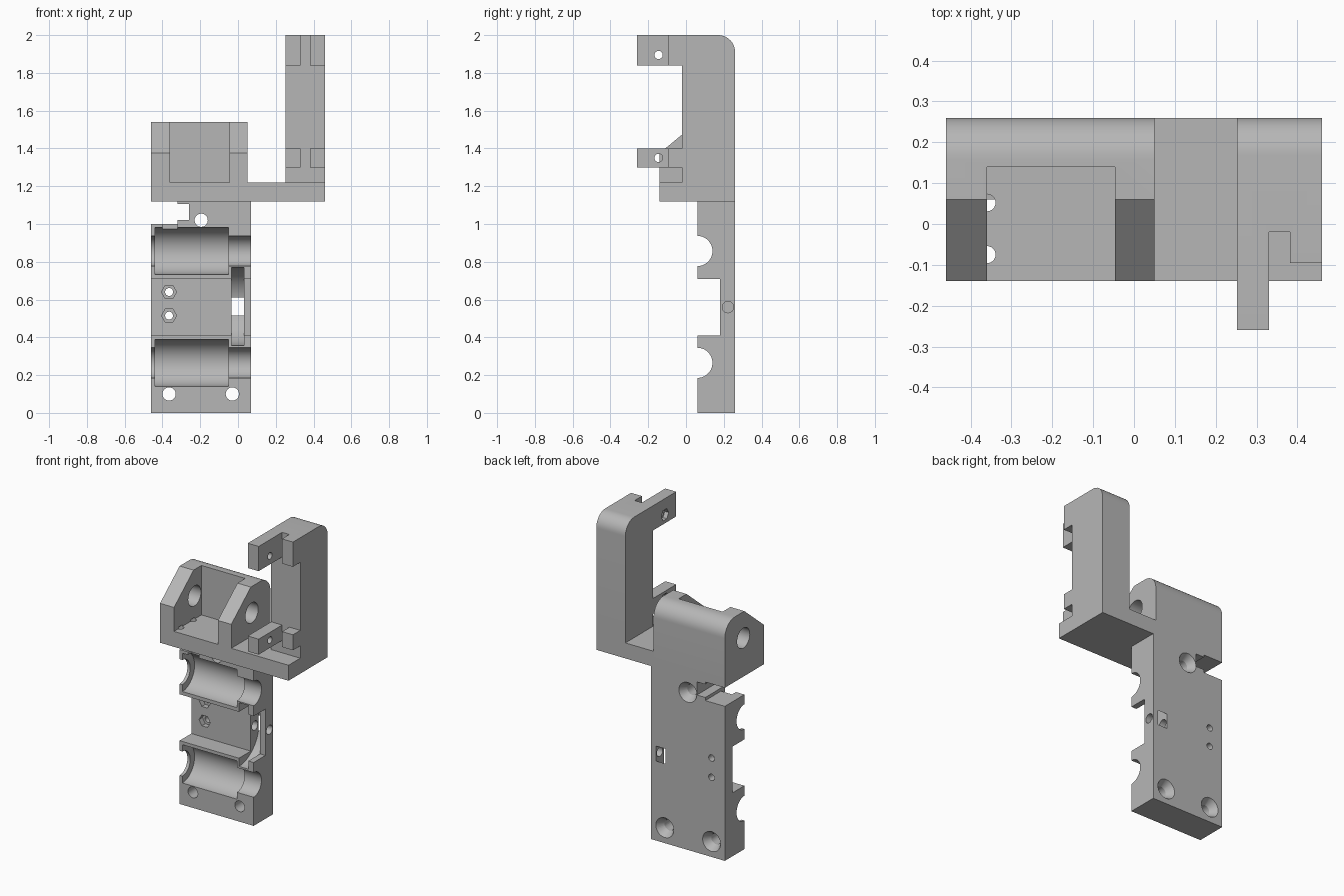
import bpy
import bmesh
from math import sin, cos, pi, radians

cube = bpy.data.objects.get("Cube")
if cube:
    bpy.data.objects.remove(cube, do_unlink=True)

grey = bpy.data.materials.new("plain grey")
grey.use_nodes = True
colour = (0.47, 0.47, 0.47, 1)
grey.diffuse_color = colour
grey.node_tree.nodes["Principled BSDF"].inputs["Base Color"].default_value = colour


def place(axis, u, v, d):
    """Put a profile point (u, v) at depth d along the given axis."""
    return {"x": (d, u, v), "y": (u, d, v), "z": (u, v, d)}[axis]


def loft(name, axis, lower, upper, lo, hi):
    """Solid between two matching outlines along an axis."""
    bm = bmesh.new()
    a = [bm.verts.new(place(axis, u, v, lo)) for u, v in lower]
    b = [bm.verts.new(place(axis, u, v, hi)) for u, v in upper]
    bm.faces.new(a)
    bm.faces.new(b)
    for i in range(len(a)):
        j = (i + 1) % len(a)
        bm.faces.new((a[i], a[j], b[j], b[i]))
    bmesh.ops.recalc_face_normals(bm, faces=bm.faces)
    mesh = bpy.data.meshes.new(name)
    bm.to_mesh(mesh)
    bm.free()
    mesh.materials.append(grey)
    obj = bpy.data.objects.new(name, mesh)
    bpy.context.collection.objects.link(obj)
    return obj


def prism(name, axis, pts, lo, hi):
    return loft(name, axis, pts, pts, lo, hi)


def ring(u, v, r, n=40):
    return [(u + r * cos(2 * pi * i / n), v + r * sin(2 * pi * i / n)) for i in range(n)]


def corner(u, v, r, n=10):
    """Quarter round, from straight up to straight out."""
    return [(u + r * sin(pi / 2 * i / n), v + r * cos(pi / 2 * i / n)) for i in range(n + 1)]


def rod(axis, u, v, r, lo, hi, n=40):
    return prism("cutter", axis, ring(u, v, r, n), lo, hi)


def box(x0, x1, y0, y1, z0, z1):
    return prism("cutter", "z", [(x0, y0), (x1, y0), (x1, y1), (x0, y1)], z0, z1)


def cut(obj, *cutters):
    """Subtract each cutter for good, then discard it."""
    for c in cutters:
        mod = obj.modifiers.new("cut", "BOOLEAN")
        mod.operation = "DIFFERENCE"
        mod.solver = "EXACT"
        mod.object = c
        bpy.context.view_layer.update()
        graph = bpy.context.evaluated_depsgraph_get()
        mesh = bpy.data.meshes.new_from_object(obj.evaluated_get(graph))
        obj.modifiers.clear()
        obj.data = mesh
        bpy.data.objects.remove(c, do_unlink=True)


# Mounting plate with a stepped notch at the upper corner
plate = prism("mounting_plate", "y", [
    (-0.46, 0), (0.07, 0), (0.07, 1.12), (-0.32, 1.12), (-0.32, 1.105),
    (-0.26, 1.105), (-0.26, 1.02), (-0.32, 1.02), (-0.32, 1.0), (-0.46, 1.0)], 0.06, 0.26)

# Central recess and the small relief below the notch
cut(plate, box(-0.6, 0.2, 0, 0.18, 0.41, 0.71),
    box(-0.40, -0.32, 0, 0.10, 0.97, 1.05))

# Bearing seats with narrower rod channels
for z in (0.265, 0.857):
    cut(plate, rod("x", 0.06, z, 0.08, -0.6, 0.2),
        rod("x", 0.06, z, 0.124, -0.44, -0.05, 64))

# Pulley slot and its axle hole
cut(plate, rod("x", 0.06, 0.563, 0.206, -0.035, 0.032, 64),
    rod("x", 0.222, 0.56, 0.03, -0.10, 0.2))

# Nut pockets with screw holes
for z in (0.515, 0.64):
    cut(plate, rod("y", -0.365, z, 0.04, 0.1, 0.215, 6),
        rod("y", -0.365, z, 0.021, 0.1, 0.4, 24))

# Countersunk mounting holes
for x, z in ((-0.365, 0.1), (-0.03, 0.1), (-0.195, 1.02)):
    cut(plate, rod("y", x, z, 0.035, 0, 0.4),
        loft("cutter", "y", ring(x, z, 0.03), ring(x, z, 0.067), 0.205, 0.265))

# Cradle with two side cheeks and a sloped front
cradle = prism("cradle", "x", [(-0.14, 1.12), (-0.14, 1.375), (0.06, 1.54)]
               + corner(0.16, 1.44, 0.1) + [(0.26, 1.12)], -0.46, 0.05)
cut(cradle, box(-0.36, -0.046, -0.3, 0.14, 1.22, 1.7),
    rod("x", 0.07, 1.37, 0.065, -0.6, -0.2),
    rod("x", 0.07, 1.37, 0.065, -0.2, 0.2))
for y in (0.052, -0.075):
    cut(cradle, rod("z", -0.36, y, 0.021, 1.0, 1.23, 24))

# Floor joining the cradle to the arm
floor = box(0.05, 0.46, -0.14, 0.26, 1.12, 1.22)
floor.name = "connecting_floor"

# Tall arm with upper and lower lugs
arm = prism("arm", "x", [
    (-0.02, 1.22), (-0.02, 1.30), (-0.26, 1.30), (-0.26, 1.40), (-0.02, 1.40),
    (-0.02, 1.84), (-0.26, 1.84), (-0.26, 2.0)]
    + corner(0.17, 1.91, 0.09) + [(0.26, 1.22)], 0.252, 0.46)

# Split each lug into a long and a short jaw, with cross holes
for z0, z1, zc in ((1.25, 1.5, 1.35), (1.75, 2.1, 1.895)):
    cut(arm, box(0.33, 0.382, -0.4, -0.02, z0, z1),
        box(0.37, 0.6, -0.4, -0.095, z0, z1),
        rod("x", -0.145, zc, 0.022, 0.1, 0.6, 24),
        rod("x", -0.145, zc, 0.038, 0.1, 0.28, 6))

# Smooth the round surfaces, keep edges crisp
bpy.ops.object.select_all(action="DESELECT")
for obj in (plate, cradle, floor, arm):
    obj.select_set(True)
bpy.context.view_layer.objects.active = plate
bpy.ops.object.shade_smooth_by_angle(angle=radians(25))
